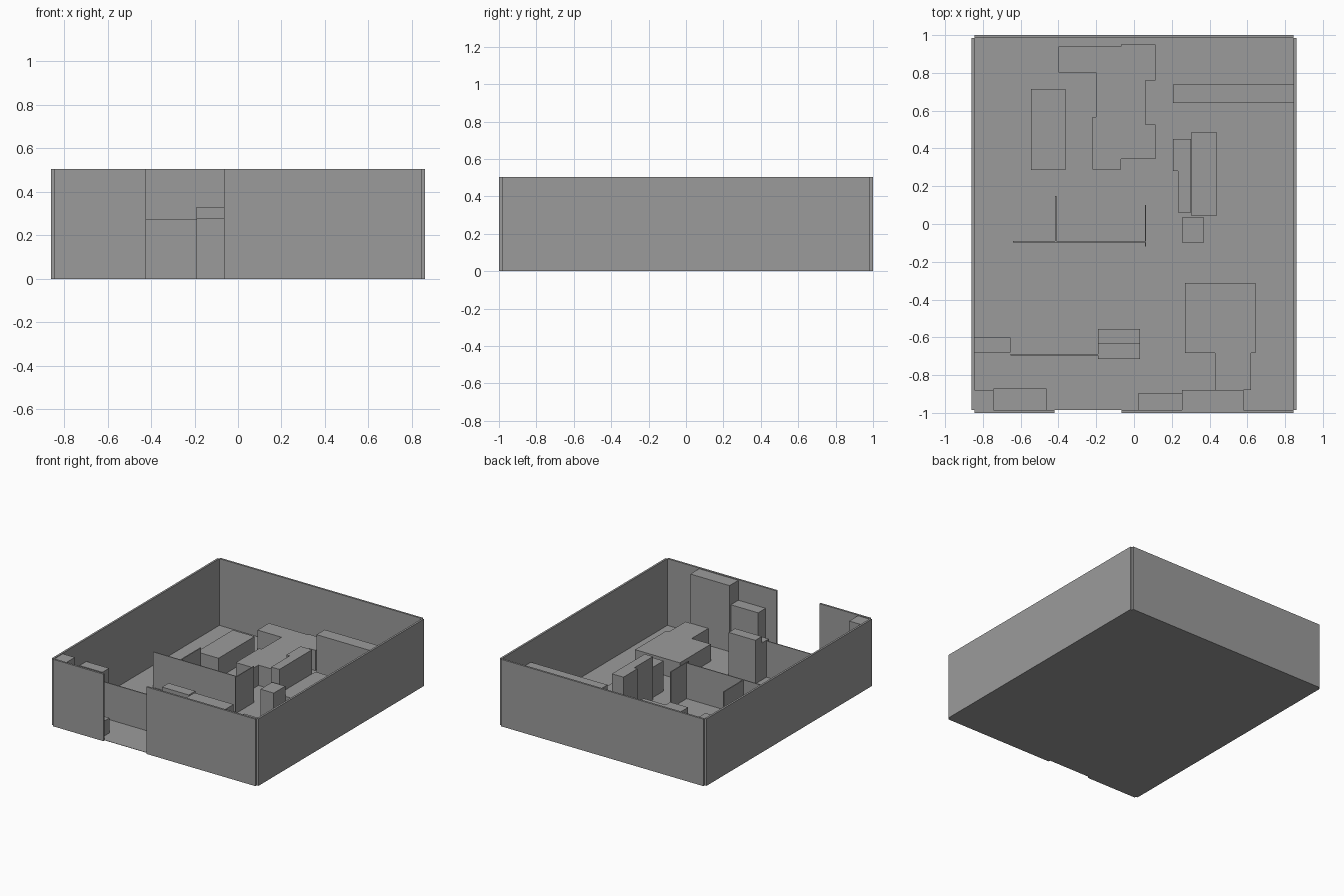
import bpy, bmesh

# Dark grey used on every part
grey = bpy.data.materials.new("dark_grey")
grey.diffuse_color = (0.33, 0.33, 0.33, 1.0)


def prism(name, outline, z0, z1):
    """Extrude a flat outline (x, y points) from z0 up to z1."""
    bm = bmesh.new()
    face = bm.faces.new([bm.verts.new((x, y, z0)) for x, y in outline])
    ext = bmesh.ops.extrude_face_region(bm, geom=[face], use_keep_orig=True)
    for v in ext["geom"]:
        if isinstance(v, bmesh.types.BMVert):
            v.co.z = z1
    bmesh.ops.recalc_face_normals(bm, faces=bm.faces)
    mesh = bpy.data.meshes.new(name)
    bm.to_mesh(mesh)
    bm.free()
    mesh.materials.append(grey)
    obj = bpy.data.objects.new(name, mesh)
    bpy.context.collection.objects.link(obj)
    return obj


def box(name, x0, x1, y0, y1, top, z0=0.0):
    return prism(name, [(x0, y0), (x1, y0), (x1, y1), (x0, y1)], z0, top)


WALL = 0.505    # outer wall height
FLOOR = 0.002   # floor slab thickness

# Floor slab
box("floor", -0.845, 0.845, -0.985, 0.985, FLOOR)

# Outer walls, with the entrance gap in the front
for side, s in (("left", -1), ("right", 1)):
    xs = sorted((s * 0.845, s * 0.86))
    box(side + "_wall", *xs, -0.985, 0.985, WALL)
box("back_wall", -0.845, 0.845, 0.985, 1.0, WALL)
box("front_wall_left", -0.845, -0.422, -1.0, -0.985, WALL)
box("front_wall_right", -0.065, 0.845, -1.0, -0.985, WALL)

# Interior furniture and partitions: x0, x1, y0, y1, top
boxes = {
    "corner_column": (-0.845, -0.745, -0.985, -0.88, 0.50),
    "entry_bench": (-0.745, -0.463, -0.985, -0.87, 0.115),
    "side_cabinet": (-0.845, -0.655, -0.68, -0.60, 0.335),
    "entry_partition": (-0.655, -0.19, -0.695, -0.687, 0.275),
    "counter_front": (-0.19, 0.033, -0.715, -0.633, 0.28),
    "counter_back": (-0.19, 0.033, -0.633, -0.555, 0.33),
    "shelf_unit": (0.025, 0.253, -0.985, -0.895, 0.35),
    "tall_cupboard": (0.253, 0.58, -0.985, -0.88, 0.50),
    "middle_partition": (-0.64, 0.06, -0.097, -0.09, 0.27),
    "left_screen": (-0.418, -0.41, -0.09, 0.147, 0.27),
    "right_screen": (0.057, 0.064, -0.12, 0.10, 0.275),
    "pedestal": (0.257, 0.368, -0.10, 0.038, 0.23),
    "low_seat": (0.305, 0.437, 0.043, 0.487, 0.15),
    "long_divider": (0.207, 0.845, 0.64, 0.738, 0.345),
    "left_table": (-0.545, -0.363, 0.286, 0.716, 0.15),
}
for name, dims in boxes.items():
    box(name, *dims, z0=FLOOR)

# Stepped upright cabinet
prism("stepped_cabinet", [(0.207, 0.45), (0.207, 0.281), (0.234, 0.281),
                          (0.234, 0.06), (0.303, 0.06), (0.303, 0.45)], FLOOR, 0.33)

# Large joined seating group at the back
prism("back_seating", [(-0.40, 0.94), (-0.40, 0.803), (-0.20, 0.803), (-0.20, 0.567),
                       (-0.22, 0.567), (-0.22, 0.288), (-0.07, 0.288), (-0.07, 0.343),
                       (0.113, 0.343), (0.113, 0.526), (0.06, 0.526), (0.06, 0.761),
                       (0.113, 0.761), (0.113, 0.95), (-0.07, 0.95), (-0.07, 0.94)],
      FLOOR, 0.155)

# Front right table with its side extension
prism("front_table", [(0.27, -0.312), (0.27, -0.682), (0.43, -0.682), (0.43, -0.88),
                      (0.62, -0.88), (0.62, -0.682), (0.643, -0.682), (0.643, -0.312)],
      FLOOR, 0.13)
